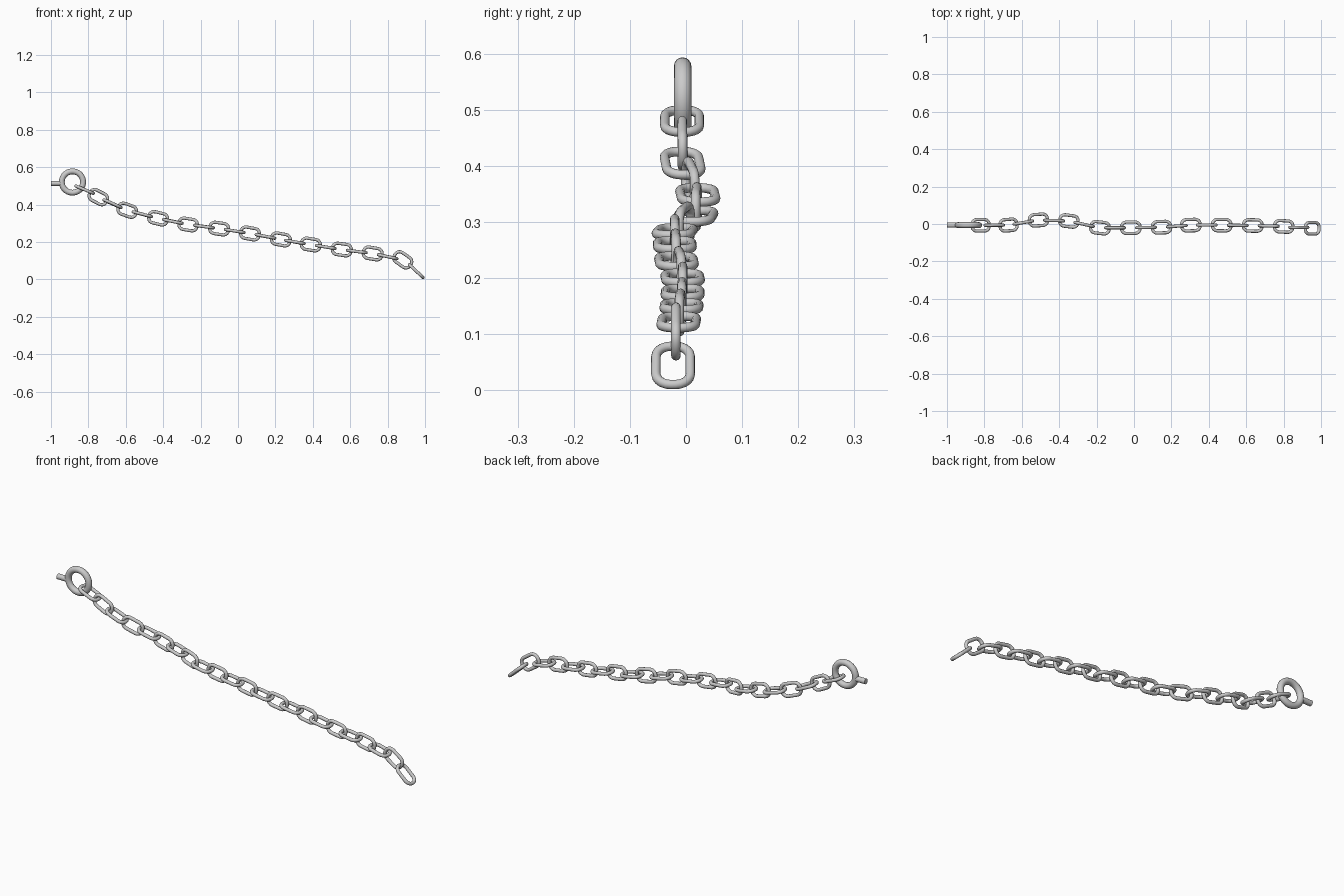
import bpy, math
from mathutils import Vector, Matrix

if "Cube" in bpy.data.objects:
    bpy.data.objects.remove(bpy.data.objects["Cube"])

R = 0.0085           # wire radius of a link
HL, HW, CR = 0.0505, 0.0305, 0.027   # centreline half length, half width, corner radius


def sweep_loop(name, path, radius, sides):
    """Mesh of a round wire swept along a closed path lying in the XY plane."""
    verts, faces, n = [], [], len(path)
    for i, p in enumerate(path):
        t = (path[(i + 1) % n] - path[i - 1]).normalized()
        out = Vector((t.y, -t.x, 0))
        for k in range(sides):
            a = 2 * math.pi * k / sides
            verts.append(p + radius * (math.cos(a) * out + math.sin(a) * Vector((0, 0, 1))))
    for i in range(n):
        j = (i + 1) % n
        for k in range(sides):
            m = (k + 1) % sides
            faces.append((i * sides + k, j * sides + k, j * sides + m, i * sides + m))
    mesh = bpy.data.meshes.new(name)
    mesh.from_pydata(verts, [], faces)
    mesh.polygons.foreach_set("use_smooth", [True] * len(faces))
    return mesh


def add(name, mesh, matrix):
    ob = bpy.data.objects.new(name, mesh)
    bpy.context.collection.objects.link(ob)
    ob.matrix_world = matrix
    return ob


# Link shape: rounded rectangle
path = []
for c, (sx, sy) in enumerate([(1, 1), (-1, 1), (-1, -1), (1, -1)]):
    for s in range(6):
        a = math.pi / 2 * (c + s / 5)
        path.append(Vector((sx * (HL - CR) + CR * math.cos(a),
                            sy * (HW - CR) + CR * math.sin(a), 0)))
link = sweep_loop("chain_link", path, R, 12)

# Centres of the flat links (x, y) and of the upright links (x, z)
flat = [(-.82, -.007), (-.671, -.006), (-.511, .021), (-.348, .016), (-.182, -.02),
        (-.017, -.02), (.147, -.017), (.304, -.006), (.469, -.006), (.635, -.008),
        (.80, -.013), (.953, -.023)]
upright = [(-.747, .440), (-.592, .370), (-.427, .327), (-.267, .294), (-.101, .272),
           (.064, .246), (.229, .214), (.389, .187), (.555, .16), (.720, .139), (.881, .105)]
centres = []
for i, (x, y) in enumerate(flat):
    if i == 0:
        z = 0.480
    elif i == len(flat) - 1:
        z = 0.0445
    else:
        z = (upright[i - 1][1] + upright[i][1]) / 2
    centres.append(Vector((x, y, z)))
    if i < len(upright):
        ux, uz = upright[i]
        centres.append(Vector((ux, (y + flat[i + 1][1]) / 2, uz)))

# Chain: every other link turned a quarter about its length
last = len(centres) - 1
for i, p in enumerate(centres):
    d = centres[min(i + 1, last)] - centres[max(i - 1, 0)]
    if i == 0:
        d = Vector((1, 0, -0.42))
    elif i >= last - 1:
        d = Vector((1, 0, -0.92 if i == last else -0.7))
    d.normalize()
    side = Vector((0, 0, 1)).cross(d).normalized()
    rot = Matrix((d, side, d.cross(side))).transposed().to_4x4()
    roll = Matrix.Rotation(math.pi / 2 * (i % 2), 4, 'X')
    add(f"chain_link_{i + 1:02d}", link, Matrix.Translation(p) @ rot @ roll)

# Anchor ring standing in the XZ plane
circle = [Vector((math.cos(a), math.sin(a), 0)) * 0.057
          for a in (2 * math.pi * k / 40 for k in range(40))]
add("anchor_ring", sweep_loop("anchor_ring", circle, 0.0155, 16),
    Matrix.Translation((-.885, -.006, .521)) @ Matrix.Rotation(math.pi / 2, 4, 'X'))

# Short bolt holding the ring
bpy.ops.mesh.primitive_cylinder_add(vertices=24, radius=0.0135, depth=0.06,
                                    location=(-.97, -.006, .514),
                                    rotation=(0, math.pi / 2, 0))
bpy.context.object.name = "anchor_bolt"
bpy.ops.object.shade_smooth_by_angle()
